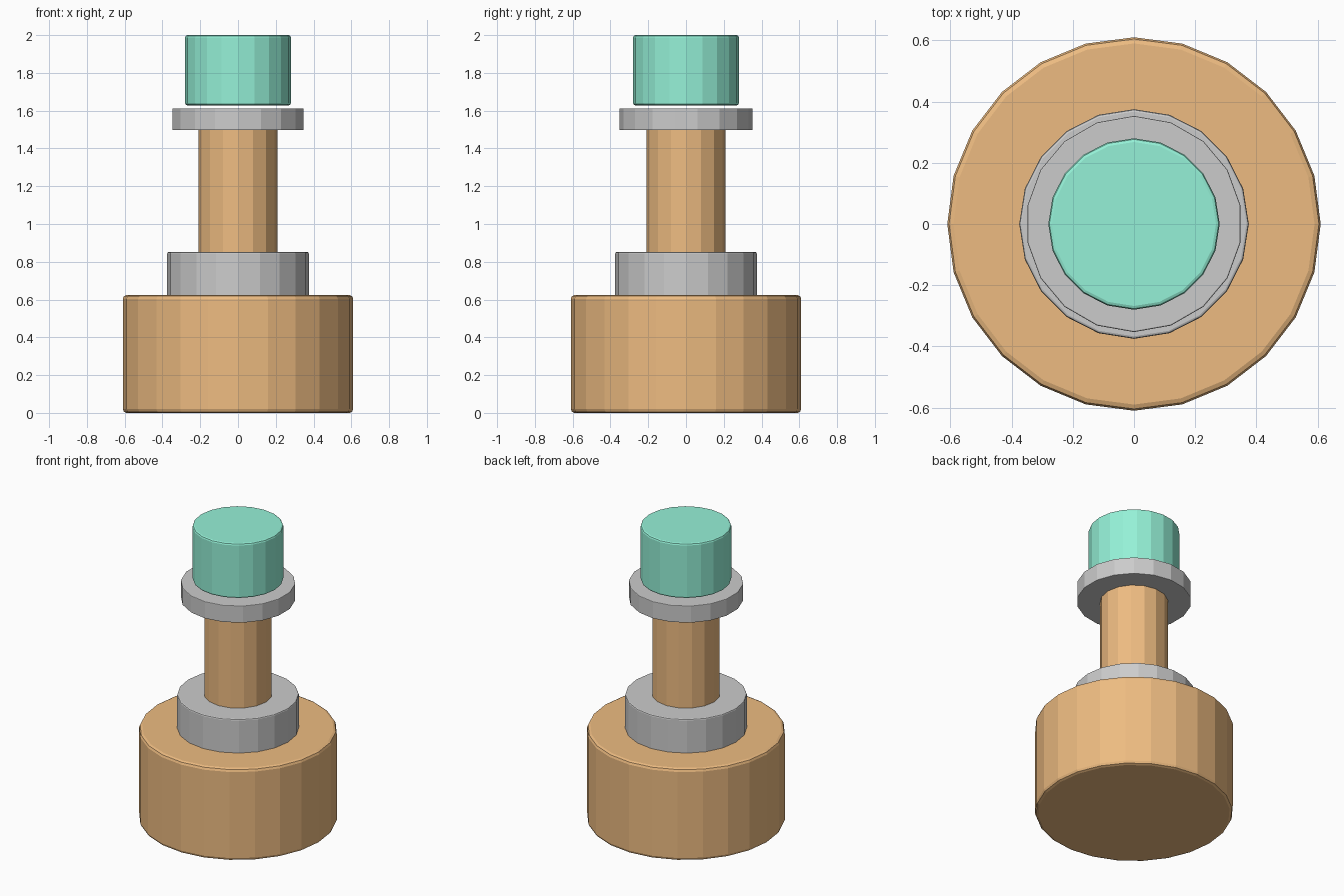
import bpy
import math

if "Cube" in bpy.data.objects:
    bpy.data.objects.remove(bpy.data.objects["Cube"])


def material(name, color):
    m = bpy.data.materials.new(name)
    m.diffuse_color = color
    m.use_nodes = True
    m.node_tree.nodes["Principled BSDF"].inputs["Base Color"].default_value = m.diffuse_color
    return m


def disc(name, sides, radius, z0, z1, bevel=0.0, mat=None):
    """Flat-sided cylinder with a vertex on +y and softened rims."""
    bpy.ops.mesh.primitive_cylinder_add(vertices=sides, radius=radius, depth=z1 - z0,
                                        location=(0, 0, (z0 + z1) / 2))
    ob = bpy.context.object
    ob.name = name
    if bevel:
        b = ob.modifiers.new("rim_bevel", 'BEVEL')
        b.width = bevel
        b.segments = 2
        b.limit_method = 'ANGLE'
        b.angle_limit = math.radians(40)
    if mat:
        ob.data.materials.append(mat)
    return ob


orange = material("orange", (0.85, 0.50, 0.22, 1))
green = material("green", (0.30, 0.88, 0.68, 1))

# Heavy base and its collar
disc("base", 24, 0.61, 0.0, 0.624, 0.02, orange)
disc("lower_collar", 20, 0.375, 0.61, 0.852, 0.008)

# Stem and upper ring
disc("stem", 16, 0.21, 0.84, 1.505, 0, orange)
disc("upper_ring", 18, 0.353, 1.497, 1.612, 0.004)

# Cap, hovering just above the ring
disc("cap", 20, 0.28, 1.628, 2.0, 0.012, green)
